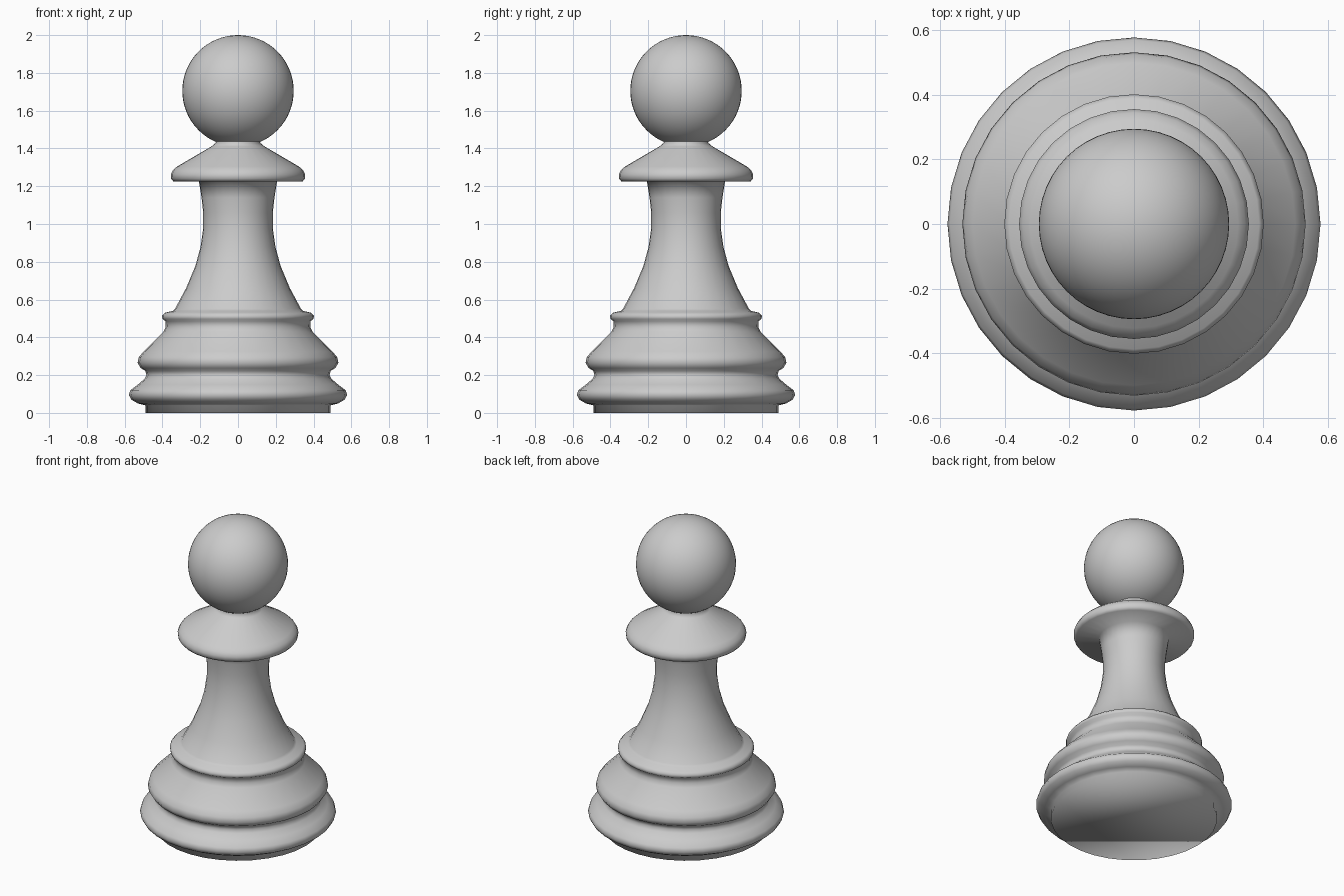
import bpy, bmesh
from math import cos, sin, pi

if "Cube" in bpy.data.objects:
    bpy.data.objects.remove(bpy.data.objects["Cube"])

SIDES = 32


def lathe(name, profile):
    """Revolve (radius, z) points around z, capping both ends."""
    bm = bmesh.new()
    rings = []
    for r, z in profile:
        rings.append([bm.verts.new((r * cos(2 * pi * i / SIDES),
                                    r * sin(2 * pi * i / SIDES), z))
                      for i in range(SIDES)])
    for low, high in zip(rings, rings[1:]):
        for i in range(SIDES):
            j = (i + 1) % SIDES
            bm.faces.new((low[i], low[j], high[j], high[i]))
    bm.faces.new(rings[0][::-1])
    bm.faces.new(rings[-1])
    for f in bm.faces:
        f.smooth = True
    mesh = bpy.data.meshes.new(name)
    bm.to_mesh(mesh)
    bm.free()
    obj = bpy.data.objects.new(name, mesh)
    bpy.context.collection.objects.link(obj)
    return obj


# Turned body: foot, two stepped mouldings, waist and collar in one profile
lathe("turned_body", [
    # foot and lower moulding
    (0.49, 0.0), (0.49, 0.04), (0.53, 0.05), (0.565, 0.07), (0.578, 0.095),
    (0.57, 0.12), (0.53, 0.15), (0.495, 0.18), (0.485, 0.20),
    # upper moulding
    (0.49, 0.222), (0.515, 0.237), (0.532, 0.265), (0.525, 0.295),
    (0.50, 0.325), (0.395, 0.43), (0.383, 0.455), (0.384, 0.485),
    # thin ring
    (0.40, 0.497), (0.402, 0.515), (0.388, 0.53), (0.345, 0.54),
    # concave waist
    (0.333, 0.552), (0.275, 0.66), (0.225, 0.78), (0.198, 0.88),
    (0.184, 0.98), (0.184, 1.06), (0.193, 1.14), (0.207, 1.225),
    # collar and neck
    (0.342, 1.225), (0.354, 1.24), (0.356, 1.262), (0.345, 1.284),
    (0.323, 1.304), (0.14, 1.411), (0.117, 1.43), (0.125, 1.445),
])

# Round head
bpy.ops.mesh.primitive_uv_sphere_add(segments=48, ring_count=32,
                                     radius=0.295, location=(0, 0, 1.705))
head = bpy.context.object
head.name = "head_ball"
bpy.ops.object.shade_smooth()
